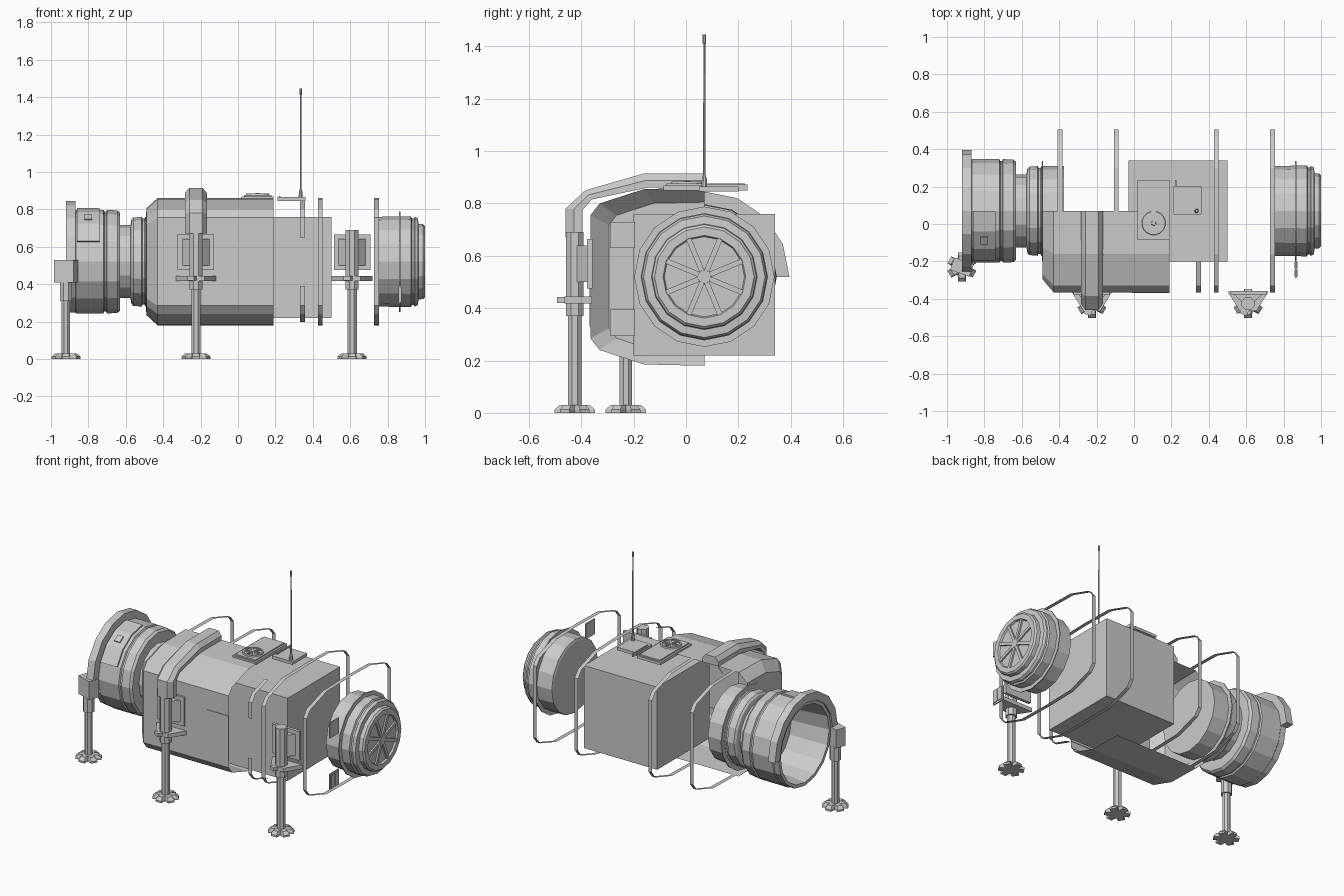
import bpy, bmesh
from math import sin, cos, pi, radians
from mathutils import Matrix, Vector

if "Cube" in bpy.data.objects:
    bpy.data.objects.remove(bpy.data.objects["Cube"])

CY, CZ, N = 0.07, 0.52, 16          # shared axis of the drums


def finish(name, bm):
    bmesh.ops.remove_doubles(bm, verts=bm.verts, dist=1e-5)
    bmesh.ops.recalc_face_normals(bm, faces=bm.faces)
    me = bpy.data.meshes.new(name)
    bm.to_mesh(me)
    bm.free()
    ob = bpy.data.objects.new(name, me)
    bpy.context.collection.objects.link(ob)
    return ob


def skin(name, rings, closed=True, cap0=False, cap1=False):
    """Bridge successive point rings with quads."""
    bm = bmesh.new()
    vs = [[bm.verts.new(p) for p in r] for r in rings]
    n = len(vs[0])
    for a, b in zip(vs, vs[1:]):
        for i in range(n if closed else n - 1):
            j = (i + 1) % n
            bm.faces.new((a[i], a[j], b[j], b[i]))
    if cap0:
        bm.faces.new(vs[0])
    if cap1:
        bm.faces.new(vs[-1])
    return finish(name, bm)


def polar(x, r, deg):
    return (x, CY + r * cos(radians(deg)), CZ + r * sin(radians(deg)))


def lathe(name, profile, cap0=False, cap1=False):
    rings = [[polar(x, r, i * 360 / N) for i in range(N)] for x, r in profile]
    return skin(name, rings, True, cap0, cap1)


def arc_block(name, x0, x1, r0, r1, a0, a1, seg):
    """Bent box following the drum surface."""
    rings = []
    for i in range(seg + 1):
        a = a0 + (a1 - a0) * i / seg
        rings.append([polar(x0, r0, a), polar(x1, r0, a), polar(x1, r1, a), polar(x0, r1, a)])
    return skin(name, rings, True, True, True)


def box(name, x, y, z):
    rings = [[(x[0], y[0], h), (x[1], y[0], h), (x[1], y[1], h), (x[0], y[1], h)] for h in z]
    return skin(name, rings, True, True, True)


def post(name, x, y, levels, n=8):
    """Vertical turned part from (z, radius) levels."""
    rings = [[(x + r * cos((i + .5) * 2 * pi / n), y + r * sin((i + .5) * 2 * pi / n), z)
              for i in range(n)] for z, r in levels]
    return skin(name, rings, True, True, True)


# Central box
box("core_box", (-0.03, 0.50), (-0.20, 0.34), (0.22, 0.76))

# Front hull shell, open to the back and right, bevelled at the left end
half = [(CY, .86), (-.16, .855), (-.33, .80), (-.365, .755)]
section = half + [(y, 2 * CZ - z) for y, z in reversed(half)]


def hull_ring(x, inset):
    k = 1 - inset / .34
    return [(x, CY + (y - CY) * k, CZ + (z - CZ) * k) for y, z in section]


skin("hull_shell", [hull_ring(-.49, .055), hull_ring(-.43, 0), hull_ring(.19, 0)], False, True)

# Hull door panel with cut corners
door = [(.19, .33), (.03, .33), (-.01, .38), (-.01, .575), (.03, .625), (.19, .625)]
skin("hull_door", [[(x, y, z) for x, z in door] for y in (-.362, -.369)], True, False, True)

# Frame hoops: flat bands around the whole section
loop = section + [(2 * CY - y, z) for y, z in reversed(section)]
for i, x in enumerate((-.395, -.095, .44, .74)):
    skin(f"frame_hoop_{i}", [[(x + d, y, z) for y, z in loop] for d in (-.013, .013)])

# Short broken hoop pieces
piece = [(-.365, .65), (-.365, .755), (-.33, .80), (-.2, .842)]
for nm, s in (("top", 1), ("bottom", -1)):
    skin(f"hoop_piece_{nm}", [[(.345 + d, y, CZ + s * (z - CZ)) for y, z in piece]
                              for d in (-.013, .013)], False)

# Left drum, hollow at its outer end
lathe("left_drum", [(-.80, .24), (-.91, .25), (-.91, .272), (-.87, .272), (-.865, .277),
                    (-.72, .277), (-.715, .267), (-.705, .267), (-.70, .277), (-.645, .274),
                    (-.63, .262), (-.63, .195), (-.575, .195), (-.57, .225), (-.56, .236),
                    (-.515, .24), (-.51, .23), (-.50, .23), (-.495, .24), (-.375, .24)], False, True)
lathe("left_drum_inside", [(-.80, .24), (-.65, .23)], False, True)
arc_block("left_flange", -.92, -.87, .272, .325, 0, 180, 8)
arc_block("drum_panel", -.86, -.74, .27, .287, 90, 157.5, 3)
arc_block("drum_button", -.82, -.78, .278, .291, 119, 128, 1)

# Thin discs on both drums
for nm, x in (("left", -.49), ("right", .865)):
    lathe(f"{nm}_thin_ring", [(x - .003, .235), (x - .003, .268), (x + .003, .268), (x + .003, .235)])

# Right drum with a spoked end
lathe("right_drum", [(.75, .225), (.755, .24), (.925, .243), (.93, .232), (.94, .232), (.945, .24),
                     (.962, .232), (.965, .202), (.99, .20), (1.0, .19), (1.0, .158),
                     (.988, .153)], True, True)
for i in range(4):
    ob = box(f"end_spoke_{i}", (.985, .998), (-.156, .156), (-.010, .010))
    ob.matrix_world = Matrix.Translation((0, CY, CZ)) @ Matrix.Rotation(i * pi / 4 + pi / 8, 4, 'X')
lathe("end_hub", [(.985, .03), (.999, .025)], False, True)

# Small square plates beside the right drum
for nm, z0 in (("upper", .63), ("lower", .295)):
    box(f"side_plate_{nm}", (.861, .869), (-.29, -.195), (z0, z0 + .1))
for i in range(2):
    box(f"side_plate_pad_{i}", (.858, .873), (-.282 + i * .045, -.247 + i * .045), (.305, .385))


# Legs
def foot(name, x, y):
    rings = []
    for z, k in ((0, 1.0), (.012, 1.0), (.03, .75)):
        ring = []
        for i in range(18):
            r = (.046 if i % 3 == 0 else .08) * k
            a = (i + (0, -.25, .25)[i % 3]) * 2 * pi / 18
            ring.append((x + r * cos(a), y + r * sin(a), z))
        rings.append(ring)
    skin(name, rings, True, True, True)


for nm, x in (("middle", -.225), ("right", .61)):
    y = -.425
    foot(f"{nm}_leg_foot", x, y)
    post(f"{nm}_leg_post", x, y, [(.02, .027), (.40, .027)])
    post(f"{nm}_leg_sleeve", x, y, [(.37, .037), (.69, .037)])
    trap = [(-.11, -.36), (-.045, -.465), (.045, -.465), (.11, -.36)]
    skin(f"{nm}_leg_bracket", [[(x + a, b, z) for a, b in trap] for z in (.418, .444)], True, True, True)
    box(f"{nm}_leg_plate", (x - .098, x + .098), (-.378, -.358), (.475, .665))
    wedge = [(-.075, -.375), (-.03, -.42), (.03, -.42), (.075, -.375)]
    skin(f"{nm}_leg_mount", [[(x + a, b, z) for a, b in wedge] for z in (.50, .64)], True, True, True)
    ob = box(f"{nm}_leg_latch", (-.02, .02), (-.065, -.03), (.42, .443))
    ob.matrix_world = Matrix.Translation((x, y, 0)) @ Matrix.Rotation(radians(-25), 4, 'Z')

# Arm from the middle leg over the hull
outer = [(-.46, .67), (-.46, .78), (-.385, .85), (-.16, .915), (CY, .915)]
inner = [(-.395, .67), (-.395, .775), (-.36, .815), (-.15, .86), (CY, .86)]
rings = []
for (yo, zo), (yi, zi) in zip(outer, inner):
    o, q = Vector((yo, zo)), Vector((yi, zi))
    m = o.lerp(q, .5)
    rings.append([(-.225 + d, p[0], p[1]) for d, p in
                  ((-.058, q), (-.058, m), (-.035, o), (.035, o), (.058, m), (.058, q))])
skin("middle_leg_arm", rings, True, True, True)

# Left leg, carried by a turned block on the flange
lx, ly = -.92, -.23
foot("left_leg_foot", lx, ly)
post("left_leg_post", lx, ly, [(.02, .025), (.33, .025)])
post("left_leg_sleeve", lx, ly, [(.31, .035), (.43, .035)])
ob = box("left_leg_block", (-.055, .055), (-.035, .035), (.41, .53))
ob.matrix_world = Matrix.Translation((lx, ly, 0)) @ Matrix.Rotation(radians(-20), 4, 'Z')

# Roof hatch with a fan
box("roof_hatch_base", (.02, .19), (-.085, .235), (.85, .868))
box("roof_hatch_lid", (.032, .178), (-.075, .225), (.865, .876))
fx, fy = .105, .005
post("fan_rim", fx, fy, [(.87, .066), (.884, .062), (.884, .052), (.877, .052)], 16)
post("fan_hub", fx, fy, [(.876, .016), (.886, .012)])
for i in range(3):
    ob = box(f"fan_blade_{i}", (-.055, .055), (-.006, .006), (.876, .883))
    ob.matrix_world = Matrix.Translation((fx, fy, 0)) @ Matrix.Rotation(i * pi / 3 + .2, 4, 'Z')

# Antenna on its own plate
box("antenna_plate", (.21, .36), (.05, .20), (.845, .865))
box("antenna_plate_hinge", (.218, .226), (.08, .235), (.85, .872))
post("antenna", .335, CY, [(.86, .012), (.895, .010), (.91, .005), (1.41, .004),
                           (1.412, .007), (1.445, .007)])
